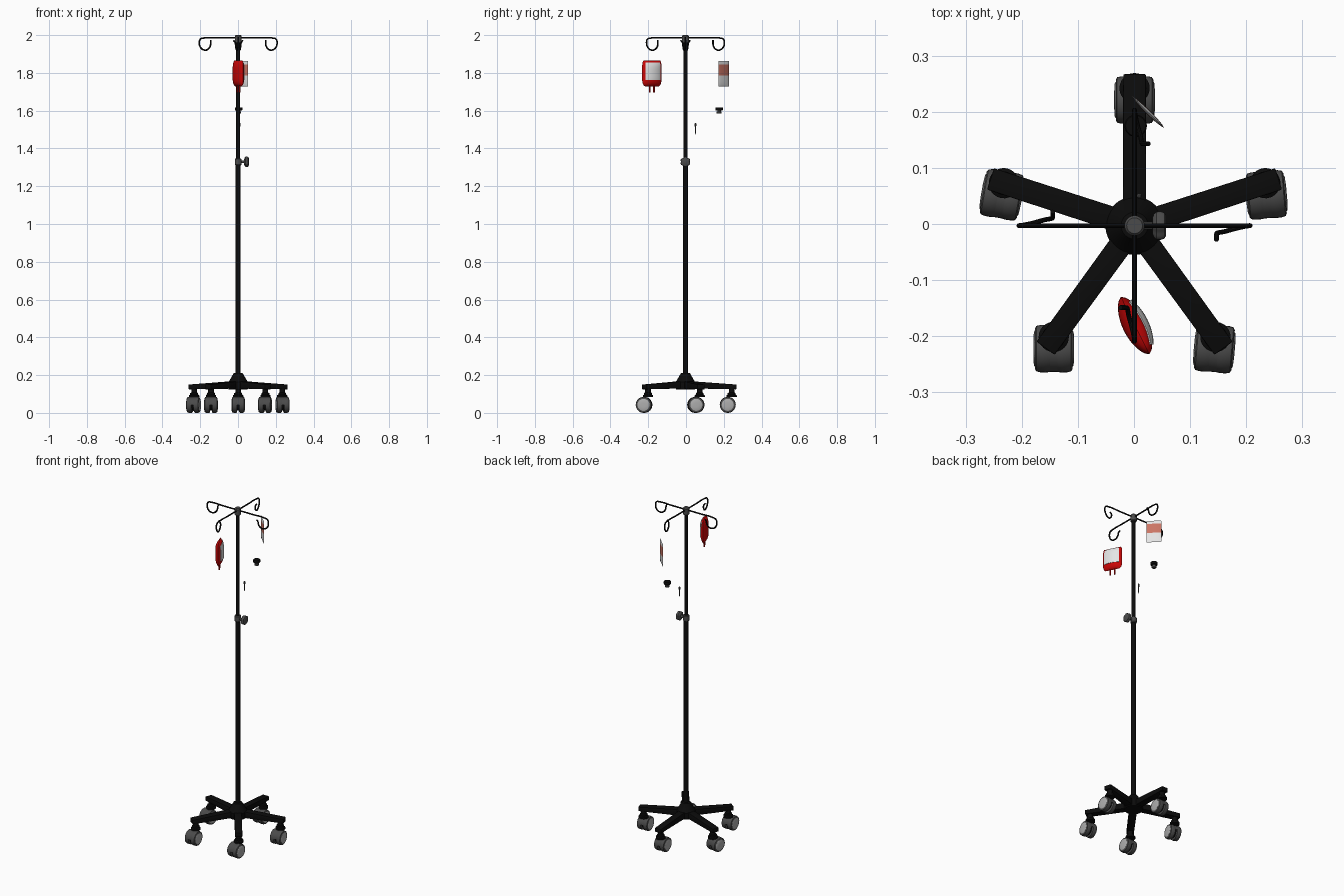
import bpy, bmesh, math
from mathutils import Matrix, Vector

if "Cube" in bpy.data.objects:
    bpy.data.objects.remove(bpy.data.objects["Cube"])


def mat(name, r, g, b):
    m = bpy.data.materials.new(name)
    m.diffuse_color = (r, g, b, 1)
    m.use_nodes = True
    m.node_tree.nodes["Principled BSDF"].inputs["Base Color"].default_value = m.diffuse_color
    return m


BLACK = mat("black", 0.0035, 0.0035, 0.0035)
DARK = mat("dark_grey", 0.07, 0.07, 0.07)
GREY = mat("wheel_cap_grey", 0.42, 0.42, 0.42)
RED = mat("blood_red", 0.6, 0.002, 0.002)
WHITE = mat("label_white", 0.78, 0.78, 0.78)
SALMON = mat("salmon", 0.60, 0.18, 0.13)
T, R = Matrix.Translation, Matrix.Rotation
TO_X = R(math.pi / 2, 4, 'Y')
AXIS = T((0.001, -0.003, 0))  # pole position


def finish(name, bm, mats, mx=Matrix()):
    bmesh.ops.remove_doubles(bm, verts=bm.verts, dist=1e-5)
    bmesh.ops.recalc_face_normals(bm, faces=bm.faces)
    bm.transform(AXIS @ mx)
    me = bpy.data.meshes.new(name)
    bm.to_mesh(me)
    bm.free()
    for m in mats:
        me.materials.append(m)
    ob = bpy.data.objects.new(name, me)
    bpy.context.collection.objects.link(ob)
    return ob


def lathe(name, profile, m, mx=Matrix(), n=32, ripple=0, lobes=6):
    """Closed turned solid from (radius, height) pairs, optionally lobed."""
    bm = bmesh.new()
    rings = []
    for r, z in profile:
        ring = []
        for i in range(n):
            a = 2 * math.pi * i / n
            k = r * (1 + ripple * math.cos(lobes * a))
            ring.append(bm.verts.new((k * math.cos(a), k * math.sin(a), z)))
        rings.append(ring)
    for p, q in zip(rings, rings[1:]):
        for i in range(n):
            j = (i + 1) % n
            bm.faces.new((p[i], p[j], q[j], q[i]))
    bm.faces.new(rings[0])
    bm.faces.new(rings[-1])
    return finish(name, bm, [m], mx)


def loft(name, sections, m, mx=Matrix()):
    """Box run along x through sections (x, half width, z low, z high)."""
    bm = bmesh.new()
    rings = [[bm.verts.new((x, y, z)) for y, z in
              ((-w, lo), (w, lo), (w, hi), (-w, hi))] for x, w, lo, hi in sections]
    for p, q in zip(rings, rings[1:]):
        for i in range(4):
            j = (i + 1) % 4
            bm.faces.new((p[i], p[j], q[j], q[i]))
    bm.faces.new(rings[0])
    bm.faces.new(rings[-1])
    bmesh.ops.recalc_face_normals(bm, faces=bm.faces)
    bmesh.ops.bevel(bm, geom=bm.edges[:], offset=0.002, segments=2, affect='EDGES', profile=0.5)
    return finish(name, bm, [m], mx)


def tube(name, pts, radius, m, mx=Matrix()):
    cu = bpy.data.curves.new(name, 'CURVE')
    cu.dimensions = '3D'
    cu.bevel_depth, cu.bevel_resolution, cu.resolution_u = radius, 3, 6
    cu.use_fill_caps = True
    sp = cu.splines.new('BEZIER')
    sp.bezier_points.add(len(pts) - 1)
    for bp, p in zip(sp.bezier_points, pts):
        bp.co = AXIS @ mx @ Vector(p)
        bp.handle_left_type = bp.handle_right_type = 'AUTO'
    cu.materials.append(m)
    ob = bpy.data.objects.new(name, cu)
    bpy.context.collection.objects.link(ob)


def pillow(W, H, thick, top, bottom):
    """Bulging pouch surface: u across, v up, s = side; rounded corners."""
    def f(u, v, s, lift=0):
        w = 1 - (top if v > 0 else bottom) * abs(v) ** 7
        t = thick * max(0, (1 - u * u) * (1 - v ** 4)) ** 0.65
        return Vector((u * W * w, s * (t + lift), v * H))
    return f


def sheet(bm, f, s, u0, u1, v0, v1, nu, nv, lift=0):
    g = [[bm.verts.new(f(u0 + (u1 - u0) * i / nu, v0 + (v1 - v0) * j / nv, s, lift))
          for i in range(nu + 1)] for j in range(nv + 1)]
    for j in range(nv):
        for i in range(nu):
            bm.faces.new((g[j][i], g[j][i + 1], g[j + 1][i + 1], g[j + 1][i]))


# Five-legged base with hub
lathe("base_hub", [(0.05, 0.125), (0.052, 0.13), (0.052, 0.163), (0.047, 0.17),
                   (0.028, 0.203), (0.024, 0.21), (0.013, 0.212)], BLACK)
swivel = {18: 5, 90: 0, 162: -10, 234: 0, 306: -5}
for n, (ang, turn) in enumerate(swivel.items(), 1):
    a = math.radians(ang)
    loft(f"base_leg_{n}", [(0.0, 0.021, 0.13, 0.17), (0.27, 0.02, 0.125, 0.15)], BLACK, R(a, 4, 'Z'))
    # Twin-wheel caster, trailing toward the front
    c = T((0.245 * math.cos(a), 0.245 * math.sin(a), 0)) @ R(math.radians(turn), 4, 'Z')
    lathe(f"caster_stem_{n}", [(0.027, 0.083), (0.027, 0.093), (0.021, 0.097), (0.021, 0.105),
                               (0.015, 0.108), (0.015, 0.13)], BLACK, c, 24)
    w = c @ T((0, -0.021, 0.0425))
    lathe(f"caster_axle_{n}", [(0.03, -0.009), (0.03, 0.009)], BLACK, w @ TO_X, 24)
    # Hood: upper half drum closing the gap between the wheels
    loft(f"caster_hood_{n}", [(-0.012, 0.028, 0.0, 0.03), (0.012, 0.028, 0.0, 0.03)], DARK, w)
    hood = bmesh.new()
    arc = [(0.0415 * math.cos(math.pi * i / 16), 0.0415 * math.sin(math.pi * i / 16)) for i in range(17)]
    ends = [[hood.verts.new((x, y, z)) for y, z in arc] for x in (-0.012, 0.012)]
    for i in range(17):
        j = (i + 1) % 17
        hood.faces.new((ends[0][i], ends[0][j], ends[1][j], ends[1][i]))
    hood.faces.new(ends[0])
    hood.faces.new(ends[1])
    finish(f"caster_hood_arc_{n}", hood, [DARK], w)
    for side, s in (("left", -1), ("right", 1)):
        x = w @ R(math.pi / 2 * s, 4, 'Y')
        lathe(f"caster_wheel_{side}_{n}", [(0.038, 0.005), (0.0415, 0.007), (0.0425, 0.014),
              (0.0422, 0.024), (0.0405, 0.031), (0.036, 0.0335)], DARK, x)
        lathe(f"caster_cap_{side}_{n}", [(0.032, 0.030), (0.032, 0.0342), (0.029, 0.0355),
              (0.012, 0.0365)], GREY, x)

# Telescopic pole, clamp collar and knob
lathe("lower_pole", [(0.0135, 0.15), (0.0135, 1.33)], BLACK, n=24)
lathe("upper_pole", [(0.0105, 1.30), (0.0105, 1.98)], BLACK, n=24)
lathe("pole_collar", [(0.015, 1.311), (0.018, 1.315), (0.018, 1.343), (0.015, 1.347)], DARK, n=24)
K = T((0, 0, 1.329)) @ TO_X
lathe("knob_stud", [(0.007, 0.012), (0.007, 0.036)], DARK, K, 16)
lathe("clamp_knob", [(0.015, 0.032), (0.021, 0.034), (0.0255, 0.039), (0.026, 0.047),
                     (0.024, 0.053), (0.019, 0.056)], DARK, K, 60, 0.06, 6)

# Top hub and four curled hooks
lathe("top_hub", [(0.015, 1.957), (0.018, 1.961), (0.018, 1.995), (0.014, 2.0)], DARK)
hook = [(0, 0, 1.985), (0.10, 0, 1.985), (0.178, 0, 1.985), (0.2, 0, 1.979), (0.206, 0, 1.958),
        (0.198, -0.001, 1.933), (0.18, -0.005, 1.921), (0.162, -0.010, 1.924), (0.148, -0.013, 1.942),
        (0.146, -0.016, 1.960), (0.146, -0.025, 1.973)]
for i in range(4):
    tube(f"hook_arm_{i + 1}", hook, 0.0043, BLACK, R(i * math.pi / 2, 4, 'Z'))

# Blood bag with label and two ports
B = T((0.001, -0.178, 1.797)) @ R(math.radians(-63.5), 4, 'Z')
f = pillow(0.057, 0.068, 0.022, 0.12, 0.28)
bm = bmesh.new()
for s in (-1, 1):
    sheet(bm, f, s, -1, 1, -1, 1, 24, 28)
finish("blood_bag", bm, [RED], B)
bm = bmesh.new()
sheet(bm, f, 1, -0.77, 0.77, -0.5, 0.84, 16, 16, 0.0012)
label = finish("blood_bag_label", bm, [WHITE], B)
sol = label.modifiers.new("thickness", 'SOLIDIFY')
sol.thickness, sol.offset = 0.0024, 0
for i, u in enumerate((-0.013, 0.013), 1):
    lathe(f"blood_bag_port_{i}", [(0.0045, -0.1), (0.0045, -0.058)], RED, B @ T((u, 0, 0)), 12)

# Thin fluid pouch with a coloured band
f = pillow(0.041, 0.068, 0.004, 0.02, 0.02)
bm = bmesh.new()
for s in (-1, 1):
    sheet(bm, f, s, -1, 1, -1, 1, 12, 40)
for face in bm.faces:
    v = face.calc_center_median().z / 0.068
    face.material_index = 1 if -0.15 < v < 0.7 else 0
finish("fluid_pouch", bm, [WHITE, SALMON], T((0.0235, 0.203, 1.796)) @ R(math.radians(-44.5), 4, 'Z'))

# Floating stopper and needle
S = T((0.002, 0.178, 0))
lathe("stopper_top", [(0.018, 1.601), (0.02, 1.604), (0.02, 1.615), (0.018, 1.618)], BLACK, S, 24)
lathe("stopper_base", [(0.012, 1.584), (0.013, 1.586), (0.013, 1.594), (0.009, 1.596),
                       (0.009, 1.604)], DARK, S, 24)
N = T((0.008, 0.053, 0))
lathe("needle_shaft", [(0.0012, 1.475), (0.002, 1.48), (0.002, 1.52)], DARK, N, 10)
lathe("needle_head", [(0.003, 1.515), (0.0045, 1.518), (0.0045, 1.532), (0.002, 1.536)], DARK, N, 12)

# Smooth shading with sharp edges kept
bpy.ops.object.select_all(action='SELECT')
bpy.context.view_layer.objects.active = label
bpy.ops.object.convert(target='MESH')
bpy.ops.object.shade_smooth_by_angle(angle=math.radians(35))
